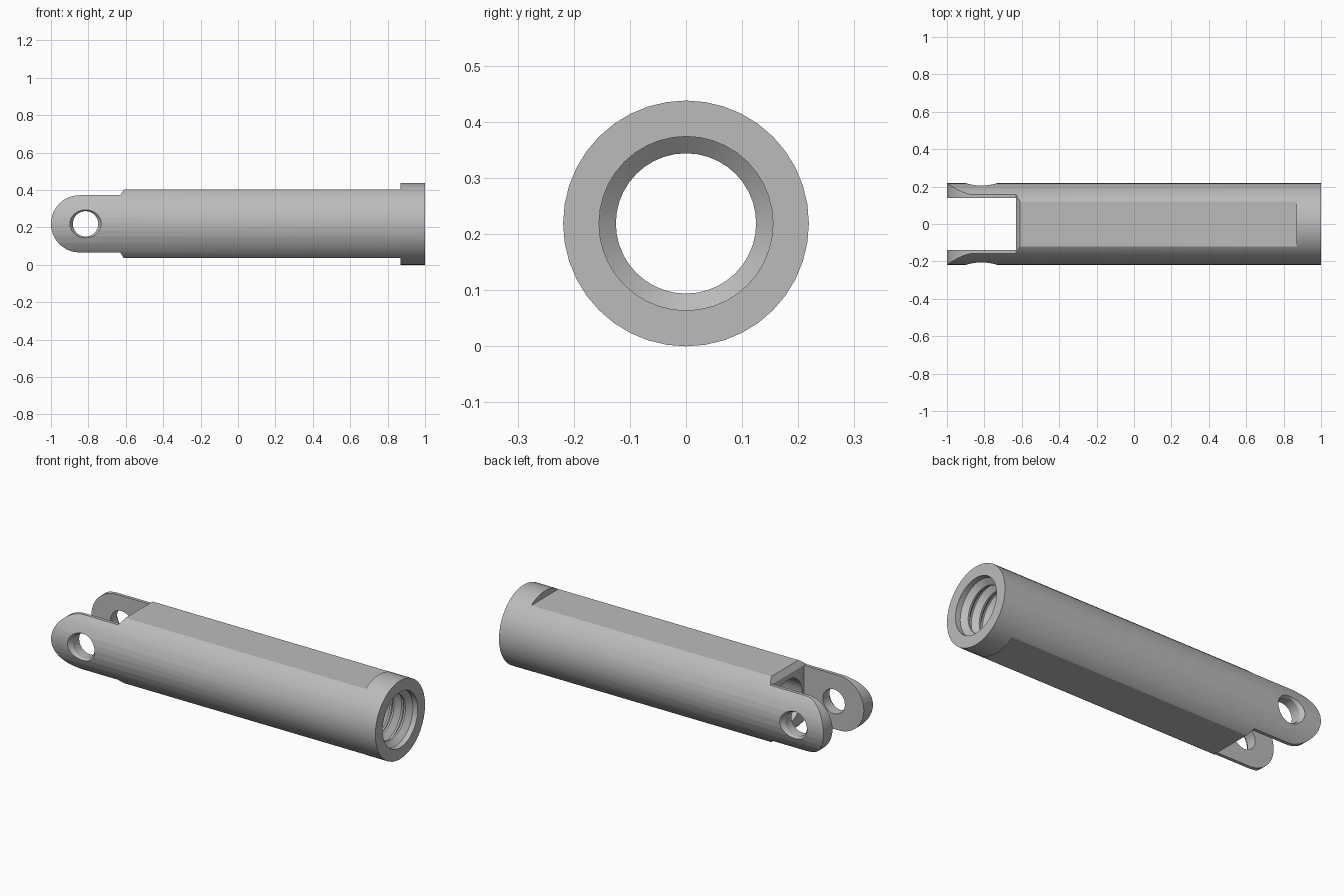
import bpy, bmesh, math
from mathutils import Matrix, Vector

cube = bpy.data.objects.get("Cube")
if cube:
    bpy.data.objects.remove(cube, do_unlink=True)

R = 0.219            # outer radius, also the height of the axis
BORE, THREAD = 0.125, 0.155
SLOT_X = -0.63       # where the fork begins

steel = bpy.data.materials.new("grey steel")
steel.use_nodes = True
steel.diffuse_color = (0.5, 0.5, 0.5, 1)
steel.node_tree.nodes["Principled BSDF"].inputs["Base Color"].default_value = (0.5, 0.5, 0.5, 1)


def finish(name, bm):
    bmesh.ops.remove_doubles(bm, verts=bm.verts, dist=1e-5)
    bmesh.ops.recalc_face_normals(bm, faces=bm.faces)
    mesh = bpy.data.meshes.new(name)
    bm.to_mesh(mesh)
    bm.free()
    mesh.materials.append(steel)
    obj = bpy.data.objects.new(name, mesh)
    bpy.context.collection.objects.link(obj)
    return obj


def lathe(name, profile, axis, centre, steps):
    """Spin a closed loop of (along, radius) points about the x or y axis."""
    bm = bmesh.new()
    side = Vector((0, 0, 1))
    verts = [bm.verts.new(axis * a + side * r) for a, r in profile]
    edges = [bm.edges.new((v, verts[i - 1])) for i, v in enumerate(verts)]
    bmesh.ops.spin(bm, geom=verts + edges, cent=(0, 0, 0), axis=axis,
                   angle=math.tau, steps=steps, use_merge=True)
    bmesh.ops.translate(bm, verts=bm.verts, vec=centre)
    return finish(name, bm)


def extrude_y(name, outline, half):
    """Extrude an x-z outline symmetrically along y."""
    bm = bmesh.new()
    face = bm.faces.new([bm.verts.new((x, -half, z)) for x, z in outline])
    new = bmesh.ops.extrude_face_region(bm, geom=[face])["geom"]
    bmesh.ops.translate(bm, vec=(0, 2 * half, 0),
                        verts=[g for g in new if isinstance(g, bmesh.types.BMVert)])
    return finish(name, bm)


def combine(target, cutter, operation):
    cutter.hide_render = True
    mod = target.modifiers.new(cutter.name, "BOOLEAN")
    mod.object, mod.operation, mod.solver = cutter, operation, "EXACT"
    bpy.context.view_layer.objects.active = target
    bpy.ops.object.modifier_apply(modifier=mod.name)
    bpy.data.objects.remove(cutter, do_unlink=True)


# Tube with a threaded socket at one end
profile = [(-1, BORE), (-1, R), (1, R), (1, THREAD)]
x, pitch = 0.97, 0.07
while x > 0.4:
    profile += [(x, THREAD), (x - 0.025, BORE), (x - 0.035, BORE), (x - 0.06, THREAD)]
    x -= pitch
profile.append((x, BORE))
tube = lathe("clevis_rod", profile, Vector((1, 0, 0)), (0, 0, R), 40)

# Side outline: rounded fork ends, flats above and below, full round collar
tine = 0.153
upper = [(-1 + tine - tine * math.cos(a), tine * math.sin(a))
         for a in [math.pi / 2 * i / 12 for i in range(13)]]
upper += [(SLOT_X, tine), (-0.61, 0.183), (0.87, 0.183), (0.87, 0.3), (1.1, 0.3)]
outline = upper + [(x, -z) for x, z in reversed(upper[1:])]
combine(tube, extrude_y("outline_cutter", [(x, z + R) for x, z in outline], 0.4), "INTERSECT")

# Slot between the two fork arms
slot = [(-1.2, -0.1), (SLOT_X, -0.1), (SLOT_X, 0.6), (-1.2, 0.6)]
combine(tube, extrude_y("slot_cutter", slot, 0.138), "DIFFERENCE")

# Pin hole through both arms, countersunk on the outside
half = [(0.195, 0.068), (0.22, 0.085), (0.3, 0.085), (0.3, 0)]
pin = [(-a, r) for a, r in reversed(half)] + half
combine(tube, lathe("pin_cutter", pin, Vector((0, 1, 0)), (-0.815, 0, R), 32), "DIFFERENCE")

# Smooth curved walls, crisp edges
for o in bpy.context.selected_objects:
    o.select_set(False)
tube.select_set(True)
bpy.context.view_layer.objects.active = tube
bpy.ops.object.shade_smooth_by_angle(angle=math.radians(25))
